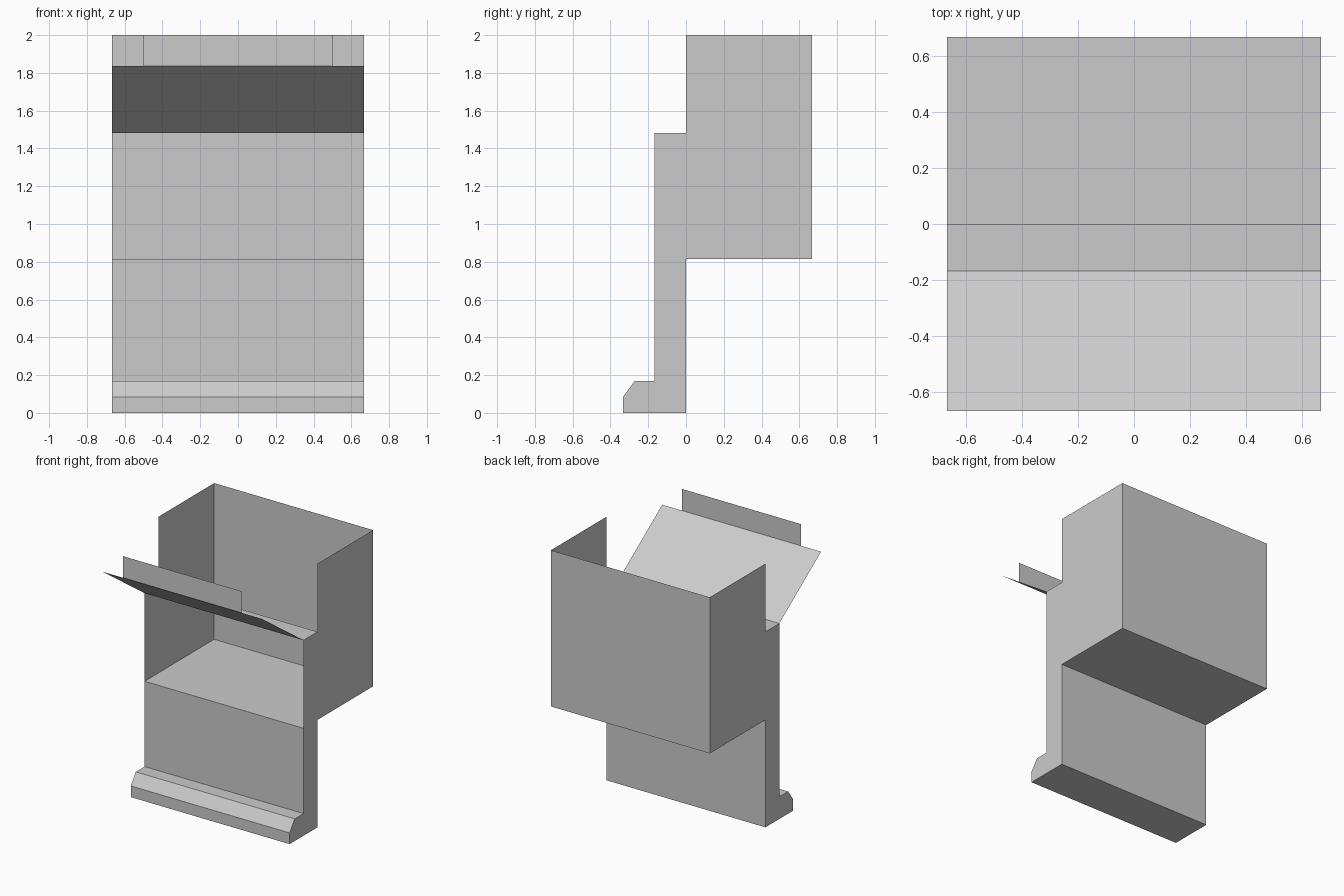
import bpy

if "Cube" in bpy.data.objects:
    bpy.data.objects.remove(bpy.data.objects["Cube"])

W = 0.6667  # half width of the cabinet


def add_mesh(name, verts, faces):
    mesh = bpy.data.meshes.new(name)
    mesh.from_pydata(verts, [], faces)
    mesh.update()
    obj = bpy.data.objects.new(name, mesh)
    bpy.context.collection.objects.link(obj)
    return obj


def strip(name, path, half=W):
    """Sweep a (y, z) path across the width as a thin sheet."""
    verts = [(x, y, z) for y, z in path for x in (-half, half)]
    faces = [(2 * i, 2 * i + 1, 2 * i + 3, 2 * i + 2) for i in range(len(path) - 1)]
    return add_mesh(name, verts, faces)


BACK, FRONT, TOE = 0.6667, -0.1667, -0.3333
SHELF, LEDGE, LIP, TOP = 0.815, 1.483, 1.836, 2.0

# front skin: toe kick with chamfer, front panel, inner shelf
toe_and_front = [(TOE, 0), (TOE, 0.085), (-0.272, 0.168), (FRONT, 0.168), (FRONT, SHELF)]
strip("toe_and_front_panel", toe_and_front)
strip("inner_shelf", [(FRONT, SHELF), (0, SHELF), (BACK, SHELF)])

# back skin: open-topped back wall, lower back panel and base
strip("back_wall", [(BACK, TOP), (BACK, SHELF)])
strip("lower_back_and_base", [(0, SHELF), (0, 0), (TOE, 0)][::1])

# ledge over the front opening, sloping flap and its upright sign panel
strip("ledge", [(FRONT, LEDGE), (0, LEDGE)])
strip("sloping_flap", [(FRONT, LEDGE), (-W, LIP)])
strip("upright_panel", [(-W, LIP), (-W, TOP)], half=0.5)

# side wall, mirrored to the other side
outline = toe_and_front[:4] + [(FRONT, LEDGE), (0, LEDGE), (0, TOP),
                               (BACK, TOP), (BACK, SHELF), (0, SHELF), (0, 0)]
side = add_mesh("side_walls", [(W, y, z) for y, z in outline],
                [tuple(reversed(range(len(outline))))])
side.modifiers.new("mirror", 'MIRROR').use_axis[0] = True
